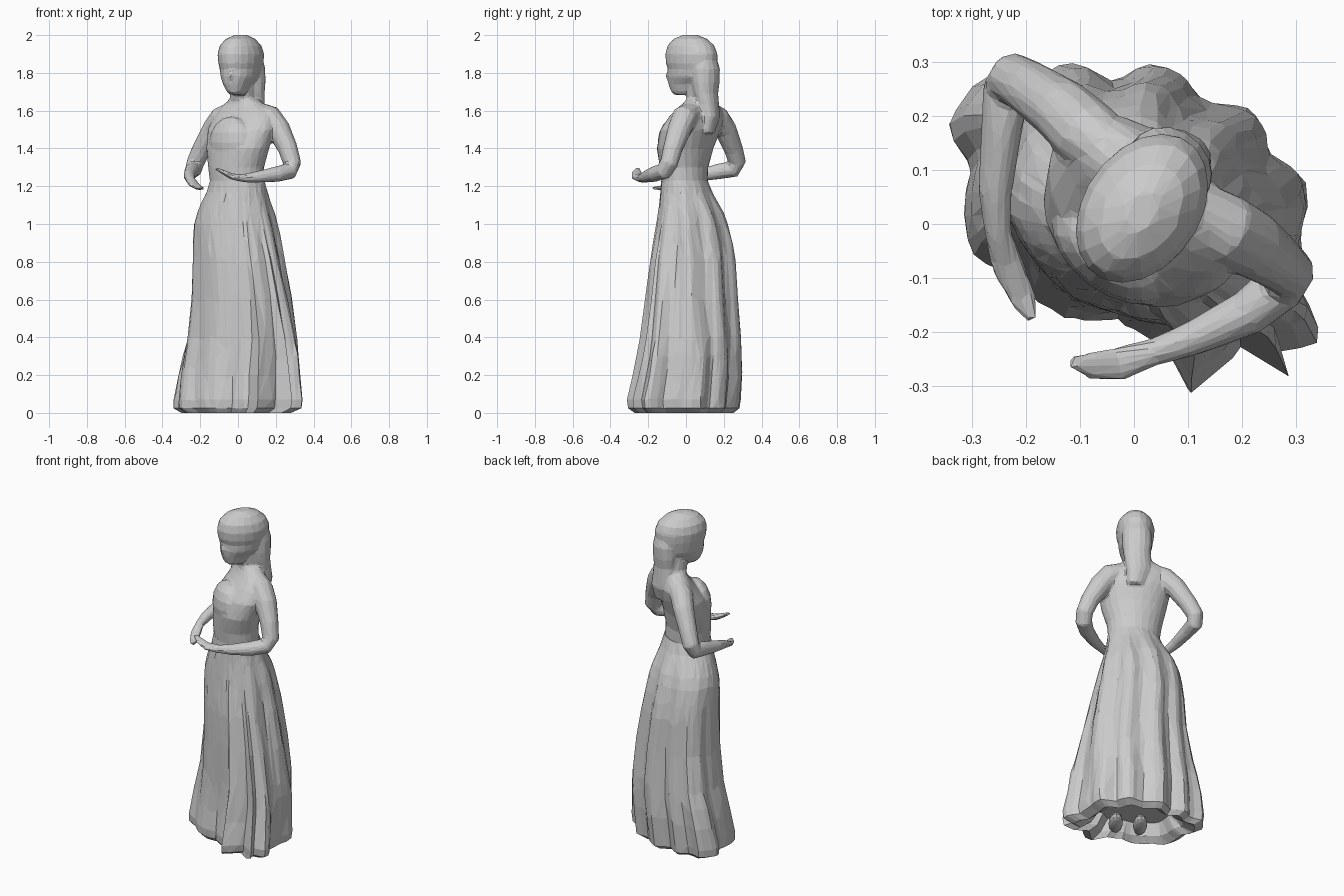
import bpy, bmesh, math, random
from mathutils import Vector, Matrix

N = 88
random.seed(4)


def add_object(name, bm):
    me = bpy.data.meshes.new(name)
    bm.to_mesh(me)
    bm.free()
    ob = bpy.data.objects.new(name, me)
    bpy.context.collection.objects.link(ob)
    return ob


def loft(name, rings):
    """Skin a list of closed rings and cap both ends."""
    bm = bmesh.new()
    vs = [[bm.verts.new(p) for p in r] for r in rings]
    for a, b in zip(vs, vs[1:]):
        n = len(a)
        for i in range(n):
            j = (i + 1) % n
            bm.faces.new((a[i], a[j], b[j], b[i]))
    bm.faces.new(vs[0])
    bm.faces.new(vs[-1])
    bmesh.ops.recalc_face_normals(bm, faces=bm.faces)
    return add_object(name, bm)


def unit_ring(n, phi, shape=None, w=0.0, ripple=0.0):
    """Slanted unit ellipse, blended with a fold outline, scaled to -1..1."""
    pts = []
    for i in range(n):
        t = 2 * math.pi * i / n
        x, y = math.cos(t), math.sin(t - math.radians(phi))
        if shape:
            r = shape(t)
            x = (1 - w) * x + w * r * math.cos(t)
            y = (1 - w) * y + w * r * math.sin(t)
        k = 1 + ripple * max(0, math.cos(t - 0.75) + 0.2) * math.cos(9 * t)
        pts.append((x * k, y * k))
    out = []
    for c in zip(*pts):
        lo, hi = min(c), max(c)
        out.append([2 * (v - lo) / (hi - lo) - 1 for v in c])
    return list(zip(*out))


def ring(z, x0, x1, y0, y1, phi=0, n=24, **kw):
    cx, cy, rx, ry = (x0 + x1) / 2, (y0 + y1) / 2, (x1 - x0) / 2, (y1 - y0) / 2
    return [(cx + rx * u, cy + ry * v, z) for u, v in unit_ring(n, phi, **kw)]


def tube(name, path, n=12):
    """Tube through (x, y, z, half width, half height) points, frame carried along."""
    pts = [Vector(p[:3]) for p in path]
    side, rings = None, []
    for i, p in enumerate(path):
        t = (pts[min(i + 1, len(pts) - 1)] - pts[max(i - 1, 0)]).normalized()
        side = t.cross(Vector((0, 0, 1))) if side is None else side - t * side.dot(t)
        side.normalize()
        up = side.cross(t)
        rings.append([pts[i] + side * p[3] * math.cos(a) + up * p[4] * math.sin(a)
                      for a in (2 * math.pi * k / n for k in range(n))])
    return loft(name, rings)


def ball(name, loc, scale, rot=0.0, seg=14):
    bm = bmesh.new()
    bmesh.ops.create_uvsphere(bm, u_segments=seg, v_segments=8, radius=1)
    m = Matrix.Translation(loc) @ Matrix.Rotation(rot, 4, 'Z') @ Matrix.Diagonal((*scale, 1))
    bmesh.ops.transform(bm, matrix=m, verts=bm.verts)
    return add_object(name, bm)


def facet(ob, ratio):
    """Reduce to irregular flat triangles, like a sculpt that was decimated."""
    d = ob.modifiers.new("facets", 'DECIMATE')
    d.ratio = ratio


# Hem outline of the skirt with its large folds, as radius by angle
hem = [(.30, -.01), (.32, .09), (.23, .12), (.20, .21), (.11, .22), (.02, .285),
       (-.06, .25), (-.13, .295), (-.20, .25), (-.28, .275), (-.345, .18), (-.295, .11),
       (-.30, -.05), (-.22, -.095), (-.13, -.17), (-.03, -.175), (.06, -.22), (.10, -.315),
       (.155, -.27), (.20, -.225), (.25, -.235), (.285, -.285), (.345, -.215), (.305, -.12)]
polar = sorted((math.atan2(y / .3, x / .345) % (2 * math.pi), math.hypot(x / .345, y / .3))
               for x, y in hem)
polar = ([(polar[-1][0] - 2 * math.pi, polar[-1][1])] + polar
         + [(polar[0][0] + 2 * math.pi, polar[0][1])])


def hem_radius(t):
    for (a, r), (b, s) in zip(polar, polar[1:]):
        if a <= t <= b:
            return r + (s - r) * (t - a) / (b - a)
    return 1.0


# Skirt: z, x range, y range, fold weight, back ripple; the last rings turn under the hem
skirt = [(1.23, -.148, .14, -.13, .115, 0, 0), (1.17, -.165, .155, -.135, .137, .01, .015),
         (1.12, -.19, .172, -.14, .165, .03, .03),
         (1.06, -.215, .193, -.148, .198, .06, .045), (1.0, -.232, .21, -.157, .22, .1, .05),
         (.9, -.238, .23, -.175, .245, .16, .055), (.8, -.24, .25, -.193, .262, .23, .055),
         (.6, -.245, .285, -.215, .275, .38, .05), (.4, -.265, .313, -.24, .292, .6, .045),
         (.3, -.29, .32, -.26, .297, .75, .035), (.2, -.318, .328, -.28, .298, .87, .03),
         (.07, -.343, .342, -.312, .29, 1, .02), (.025, -.343, .335, -.305, .285, 1, .02),
         (.0, -.3, .28, -.27, .25, 1, .02),
         (.03, -.24, .23, -.21, .2, .9, 0), (.1, -.19, .19, -.16, .16, .6, 0)]
rings = [ring(*s[:5], phi=8, n=N, shape=hem_radius, w=s[5], ripple=s[6]) for s in skirt]
rings = [[(x + random.uniform(-.002, .002), y + random.uniform(-.002, .002),
           z + (random.uniform(-.015, .015) if .15 < z < .95 else 0)) for x, y, z in r]
         for r in rings]
facet(loft("skirt", rings), .5)

# Bodice, turned towards the left of the front view, with a soft bust
bodice = [(1.19, -.145, .138, -.127, .112, 8), (1.3, -.158, .138, -.138, .118, 12),
          (1.4, -.168, .165, -.155, .145, 18), (1.5, -.16, .195, -.135, .185, 26),
          (1.57, -.13, .19, -.088, .205, 35), (1.61, -.105, .165, -.05, .19, 38),
          (1.645, -.06, .125, -.01, .16, 25), (1.67, -.042, .09, .003, .14, 0),
          (1.76, -.04, .09, -.01, .13, 0)]
upper = [loft("bodice", [ring(*b) for b in bodice]),
         ball("bust", (-.035, -.047, 1.43), (.135, .082, .14), -.64, 20)]

# Head: chin to crown, with a small nose
head = [(1.683, -.04, .03, -.06, .02), (1.70, -.06, .05, -.08, .06), (1.74, -.08, .075, -.093, .11),
        (1.78, -.092, .115, -.098, .15), (1.82, -.097, .125, -.096, .16), (1.85, -.104, .134, -.107, .166),
        (1.90, -.109, .139, -.11, .168), (1.945, -.097, .124, -.098, .15),
        (1.98, -.065, .092, -.067, .112), (2.002, -.015, .045, -.015, .06)]
upper += [loft("head", [ring(*h, phi=-18, n=20) for h in head]),
          ball("nose", (-.034, -.086, 1.785), (.018, .022, .035), -.4, 8)]

# Hair gathered behind, tapering into the upper back
hair = [(1.93, .02, .12, .04, .145), (1.82, -.01, .145, .03, .18), (1.75, -.015, .146, .03, .178),
        (1.69, -.01, .142, .04, .17), (1.63, -.015, .143, .06, .175), (1.57, -.01, .145, .08, .18),
        (1.48, .03, .13, .08, .15)]
upper.append(loft("hair", [ring(*h, phi=10, n=16) for h in hair]))

# Arms: from fingertips back to the shoulder
upper.append(tube("right_arm", [
    (-.117, -.255, 1.295, .014, .008), (-.08, -.262, 1.275, .027, .012),
    (-.03, -.26, 1.25, .033, .017), (.04, -.236, 1.243, .026, .024),
    (.11, -.212, 1.25, .033, .032), (.21, -.165, 1.265, .043, .042),
    (.272, -.115, 1.28, .048, .046), (.287, -.09, 1.32, .049, .049),
    (.264, -.07, 1.4, .053, .053), (.215, -.035, 1.5, .064, .064),
    (.165, -.008, 1.565, .068, .068), (.11, .03, 1.59, .055, .055)]))
upper.append(tube("left_arm", [
    (-.185, -.178, 1.19, .012, .008), (-.205, -.14, 1.19, .026, .011),
    (-.235, -.075, 1.21, .032, .016), (-.252, -.015, 1.235, .025, .024),
    (-.257, .06, 1.255, .032, .032), (-.245, .18, 1.28, .039, .042),
    (-.235, .25, 1.29, .046, .046), (-.224, .27, 1.33, .048, .048),
    (-.19, .25, 1.4, .052, .052), (-.132, .21, 1.5, .06, .06),
    (-.085, .165, 1.56, .066, .066), (-.04, .13, 1.59, .055, .055)]))

# Fuse the upper body into one sculpted skin
bpy.ops.object.select_all(action='DESELECT')
for ob in upper:
    ob.select_set(True)
bpy.context.view_layer.objects.active = upper[0]
bpy.ops.object.join()
body = upper[0]
body.name = "upper_body"
fuse = body.modifiers.new("fuse", 'REMESH')
fuse.mode, fuse.voxel_size = 'VOXEL', .007
soft = body.modifiers.new("soften", 'SMOOTH')
soft.factor, soft.iterations = .5, 10
facet(body, .035)

# Shoes under the hem
for nm, loc in (("shoe_left", (-.07, -.03, .05)), ("shoe_right", (.05, -.1, .05))):
    ball(nm, loc, (.04, .1, .035), -.64)
